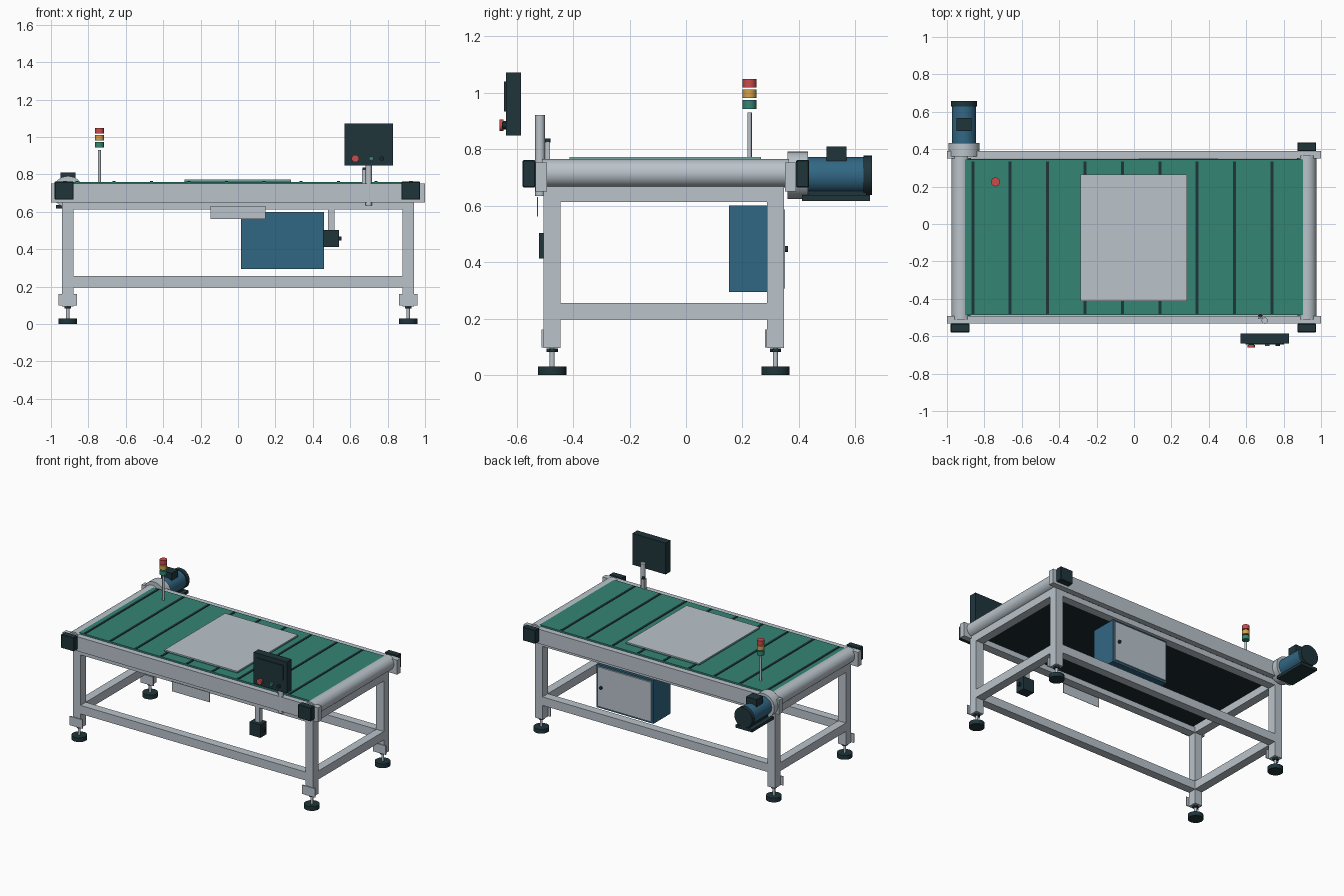
import bpy, math

if "Cube" in bpy.data.objects:
    bpy.data.objects.remove(bpy.data.objects["Cube"])


def material(name, rgb):
    m = bpy.data.materials.new(name)
    m.diffuse_color = (*rgb, 1)
    m.use_nodes = True
    m.node_tree.nodes["Principled BSDF"].inputs["Base Color"].default_value = m.diffuse_color
    return m


GREY = material("painted_steel", (0.49, 0.55, 0.595))
DARK = material("dark_plastic", (0.014, 0.036, 0.044))
GREEN = material("belt_green", (0.034, 0.235, 0.175))
BLUE = material("machine_blue", (0.031, 0.135, 0.23))
RED = material("signal_red", (0.60, 0.07, 0.07))
AMBER = material("signal_amber", (0.65, 0.35, 0.075))
BLACK = material("underside_black", (0.010, 0.023, 0.028))


def box(name, x, y, z, mat, bevel=0):
    """Box given by its (min, max) range along each axis."""
    bpy.ops.mesh.primitive_cube_add(size=1, location=[sum(r) / 2 for r in (x, y, z)])
    o = bpy.context.object
    o.name = name
    o.scale = [r[1] - r[0] for r in (x, y, z)]
    bpy.ops.object.transform_apply(location=False, rotation=False, scale=True)
    o.data.materials.append(mat)
    if bevel:
        b = o.modifiers.new("bevel", "BEVEL")
        b.width = bevel
        b.segments = 1
    return o


def cyl(name, centre, r, span, mat, axis="z", sides=32):
    """Cylinder along z (centre = x, y) or along y (centre = x, z)."""
    mid = sum(span) / 2
    if axis == "z":
        loc, rot = (centre[0], centre[1], mid), (0, 0, 0)
    else:
        loc, rot = (centre[0], mid, centre[1]), (math.pi / 2, 0, 0)
    bpy.ops.mesh.primitive_cylinder_add(vertices=sides, radius=r, depth=span[1] - span[0],
                                        location=loc, rotation=rot)
    o = bpy.context.object
    o.name = name
    o.data.materials.append(mat)
    bpy.ops.object.shade_smooth_by_angle(angle=math.radians(35))
    return o


# Legs, clamp plates and levelling feet
LEG_X, LEG_Y = 0.91, (-0.474, 0.317)
for sx in (-1, 1):
    for y in LEG_Y:
        x = sx * LEG_X
        box("leg", (x - 0.03, x + 0.03), (y - 0.03, y + 0.03), (0.095, 0.652), GREY)
        box("foot_bracket", (x - 0.05, x + 0.05), (y - 0.037, y - 0.03), (0.098, 0.161), GREY)
        cyl("foot_nut", (x, y), 0.02, (0.082, 0.094), DARK, sides=6)
        cyl("foot_stem", (x, y), 0.009, (0.03, 0.1), GREY, sides=16)
        cyl("foot_pad", (x, y), 0.05, (0, 0.03), DARK)

# Frame beams at two heights
for name, z0, z1, zc in (("lower", 0.196, 0.256, 0.256), ("upper", 0.613, 0.652, 0.667)):
    for y in LEG_Y:
        box(name + "_long_beam", (-0.88, 0.88), (y - 0.03, y + 0.03), (z0, z1), GREY)
    for sx in (-1, 1):
        x = sx * LEG_X
        box(name + "_cross_beam", (x - 0.03, x + 0.03), (-0.504, 0.347), (z0, zc), GREY)

# Conveyor side rails
box("front_rail", (-1, 1), (-0.533, -0.493), (0.650, 0.752), GREY)
box("back_rail", (-1, 1), (0.35, 0.39), (0.650, 0.752), GREY)

# End rollers
for sx in (-1, 1):
    cyl("end_roller", (sx * 0.925, 0.715), 0.05, (-0.51, 0.365), GREY, axis="y", sides=48)

# Belt with cross slats
box("belt_bed", (-0.895, 0.895), (-0.487, 0.344), (0.675, 0.749), BLACK)
box("belt", (-0.908, 0.906), (-0.487, 0.344), (0.749, 0.760), GREEN)
for i in range(9):
    x = -0.862 + i * 0.2
    box("belt_slat", (x - 0.008, x + 0.008), (-0.48, 0.335), (0.759, 0.764), DARK)

# Work plate lying on the belt
box("work_plate_base", (-0.287, 0.284), (-0.412, 0.265), (0.760, 0.767), GREEN)
box("work_plate", (-0.287, 0.284), (-0.412, 0.265), (0.767, 0.773), GREY)

# Bearing housings
for x, y in ((-0.93, (-0.579, -0.533)), (0.924, (-0.579, -0.533)), (0.924, (0.39, 0.436))):
    box("bearing_housing", (x - 0.05, x + 0.05), y, (0.665, 0.761), DARK, bevel=0.003)

# Drive motor with gearbox
MX, MZ = -0.909, 0.707
cyl("gearbox", (MX, MZ), 0.084, (0.36, 0.432), GREY, axis="y")
cyl("motor_body", (MX, MZ), 0.065, (0.43, 0.635), BLUE, axis="y")
cyl("motor_cap", (MX, MZ), 0.07, (0.628, 0.658), DARK, axis="y")
box("motor_terminal_box", (MX - 0.04, MX + 0.04), (0.497, 0.568), (0.757, 0.810), DARK)
box("motor_base", (MX - 0.065, MX + 0.065), (0.41, 0.652), (0.617, 0.637), DARK)
box("motor_saddle", (MX - 0.035, MX + 0.035), (0.43, 0.64), (0.635, 0.655), DARK)

# Signal tower
TX, TY = -0.741, 0.225
cyl("tower_pole", (TX, TY), 0.008, (0.755, 0.93), GREY, sides=16)
for name, z, mat in (("green", 0.943, GREEN), ("amber", 0.981, AMBER), ("red", 1.018, RED)):
    cyl(name + "_lamp", (TX, TY), 0.024, (z, z + 0.031), mat)

# Operator panel on its post
cyl("panel_post", (0.699, -0.517), 0.017, (0.634, 0.921), GREY)
box("post_clamp", (0.664, 0.690), (-0.508, -0.481), (0.68, 0.826), GREY)
cyl("clamp_knob", (0.676, -0.490), 0.010, (0.824, 0.838), DARK, sides=12)
box("operator_panel", (0.569, 0.829), (-0.638, -0.585), (0.849, 1.071), DARK)
box("panel_screen", (0.596, 0.802), (-0.645, -0.637), (0.933, 1.040), DARK)
cyl("stop_button_collar", (0.627, 0.885), 0.015, (-0.648, -0.636), DARK, axis="y")
cyl("stop_button", (0.627, 0.885), 0.02, (-0.661, -0.647), RED, axis="y")
cyl("start_button", (0.712, 0.885), 0.012, (-0.651, -0.636), GREEN, axis="y")
cyl("reset_button", (0.769, 0.885), 0.012, (-0.651, -0.636), BLACK, axis="y")

# Control cabinet under the bed
box("cabinet", (0.016, 0.460), (0.152, 0.341), (0.294, 0.600), BLUE)
box("cabinet_door", (0.029, 0.447), (0.341, 0.35), (0.307, 0.587), GREY)
cyl("cabinet_latch", (0.418, 0.446), 0.011, (0.35, 0.362), DARK, axis="y", sides=20)

# Blank plate in front of the frame beam
box("front_plate", (-0.148, 0.147), (-0.527, -0.525), (0.561, 0.631), GREY)

# Hanging sensor box
box("sensor_hanger", (0.482, 0.516), (-0.497, -0.463), (0.5, 0.62), GREY)
box("sensor_box", (0.455, 0.540), (-0.521, -0.451), (0.412, 0.504), DARK)
box("sensor_knob", (0.540, 0.554), (-0.496, -0.476), (0.447, 0.467), BLACK)
